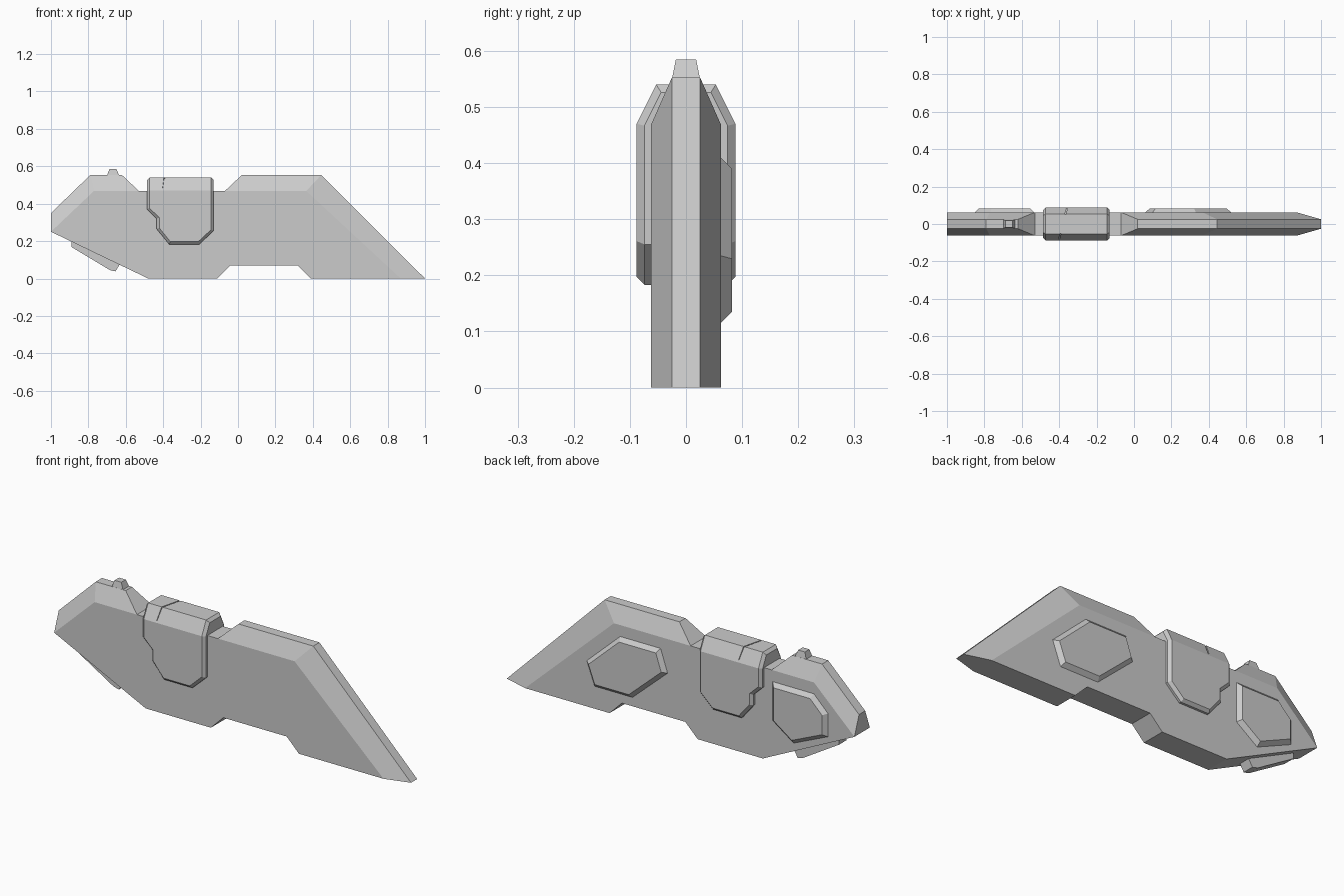
import bpy, bmesh
from mathutils import Vector

if "Cube" in bpy.data.objects:
    bpy.data.objects.remove(bpy.data.objects["Cube"])

W, N = 0.0625, 0.025   # half widths: full body, narrow spine


def finish(name, bm):
    bmesh.ops.remove_doubles(bm, verts=bm.verts, dist=1e-5)
    bmesh.ops.recalc_face_normals(bm, faces=bm.faces)
    me = bpy.data.meshes.new(name)
    bm.to_mesh(me)
    bm.free()
    ob = bpy.data.objects.new(name, me)
    bpy.context.collection.objects.link(ob)
    return ob


def loft(bm, a, b):
    """Closed solid between two matching loops of points."""
    va, vb = [bm.verts.new(p) for p in a], [bm.verts.new(p) for p in b]
    n = len(va)
    bm.faces.new(va)
    bm.faces.new(vb[::-1])
    for i in range(n):
        j = (i + 1) % n
        bm.faces.new((va[i], va[j], vb[j], vb[i]))
    bmesh.ops.recalc_face_normals(bm, faces=bm.faces)


def prism(outline, y0, y1):
    bm = bmesh.new()
    loft(bm, [(x, y0, z) for x, z in outline], [(x, y1, z) for x, z in outline])
    return bm


def chamfer_skin(bm, is_skin, size):
    """Chamfer the edges between outer skin faces and the rim."""
    bm.normal_update()
    edges = [e for e in bm.edges if sum(is_skin(f.normal) for f in e.link_faces) == 1]
    bmesh.ops.bevel(bm, geom=edges, offset=size, offset_type='OFFSET',
                    segments=1, profile=0.5, affect='EDGES')


# Main body: outline with (x, z, half width), side faces and sloped shoulders
outline = [(-1, .25, W), (-.48, 0, W), (-.11, 0, W), (-.04, .07, W), (.32, .07, W),
           (.39, 0, W), (.87, 0, W), (1, 0, N), (.445, .553, N), (.02, .553, N),
           (-.07, .468, W), (-.53, .468, W), (-.62, .553, N), (-.79, .553, N), (-1, .35, N)]
bm = bmesh.new()
sides = []
for s in (-1, 1):
    v = [bm.verts.new((x, s * w, z)) for x, z, w in outline]
    rear = bm.verts.new((-.77, s * W, .468))
    fore = bm.verts.new((.365, s * W, .468))
    bm.faces.new(v[:7] + [fore, v[10], v[11], rear])
    bm.faces.new((v[6], v[7], v[8], fore))
    bm.faces.new((fore, v[8], v[9], v[10]))
    bm.faces.new((v[11], v[12], v[13], rear))
    bm.faces.new((rear, v[13], v[14], v[0]))
    sides.append(v)
a, b = sides
for i in range(len(a)):
    j = (i + 1) % len(a)
    bm.faces.new((a[i], a[j], b[j], b[i]))
finish("main_body", bm)

# Saddle cover wrapped over the body, roof slopes cut by planes
bm = prism([(-.487, .54), (-.487, .37), (-.435, .32), (-.435, .265), (-.368, .183),
            (-.207, .183), (-.13, .255), (-.13, .54)], -.088, .088)
for s in (-1, 1):
    cut = bmesh.ops.bisect_plane(
        bm, geom=bm.verts[:] + bm.edges[:] + bm.faces[:], plane_co=(0, s * .088, .47),
        plane_no=Vector((0, s * .07, .035)), clear_outer=True)
    bmesh.ops.holes_fill(bm, edges=[e for e in bm.edges if e.is_boundary])
bmesh.ops.recalc_face_normals(bm, faces=bm.faces)
chamfer_skin(bm, lambda n: abs(n.y) > .3 or n.z > .5, .014)
saddle = finish("saddle_cover", bm)

# Slanted seam groove across the saddle roof
arch = [(-.12, .48), (-.12, .6), (.12, .6), (.12, .48),
        (.079, .48), (.05, .535), (-.05, .535), (-.079, .48)]
bm = bmesh.new()
loft(bm, [(-.383 + .25 * y, y, z) for y, z in arch],
     [(-.377 + .25 * y, y, z) for y, z in arch])
cutter = finish("seam_cutter", bm)
cutter.hide_render = True
cutter.hide_set(True)
mod = saddle.modifiers.new("seam", 'BOOLEAN')
mod.operation, mod.solver, mod.object = 'DIFFERENCE', 'EXACT', cutter

# Raised panels on the back side
panels = {
    "front_back_panel": [(.52, .235), (.33, .41), (.10, .41), (.06, .293), (.26, .115), (.475, .115)],
    "rear_back_panel": [(-.535, .41), (-.77, .41), (-.85, .33), (-.85, .21), (-.655, .125), (-.535, .21)],
}
for name, pts in panels.items():
    bm = prism(pts, .05, .082)
    chamfer_skin(bm, lambda n: n.y > .5, .02)
    finish(name, bm)

# Small sight block on the top
bm = bmesh.new()
loft(bm, [(x, y, .55) for x, y in ((-.70, -.025), (-.635, -.025), (-.635, .025), (-.70, .025))],
     [(x, y, .585) for x, y in ((-.688, -.018), (-.65, -.018), (-.65, .018), (-.688, .018))])
finish("top_sight", bm)

# Slanted lever under the rear
finish("under_lever", prism([(-.89, .21), (-.89, .168), (-.685, .045), (-.655, .038),
                             (-.63, .08), (-.63, .10)], -.03, .03))
